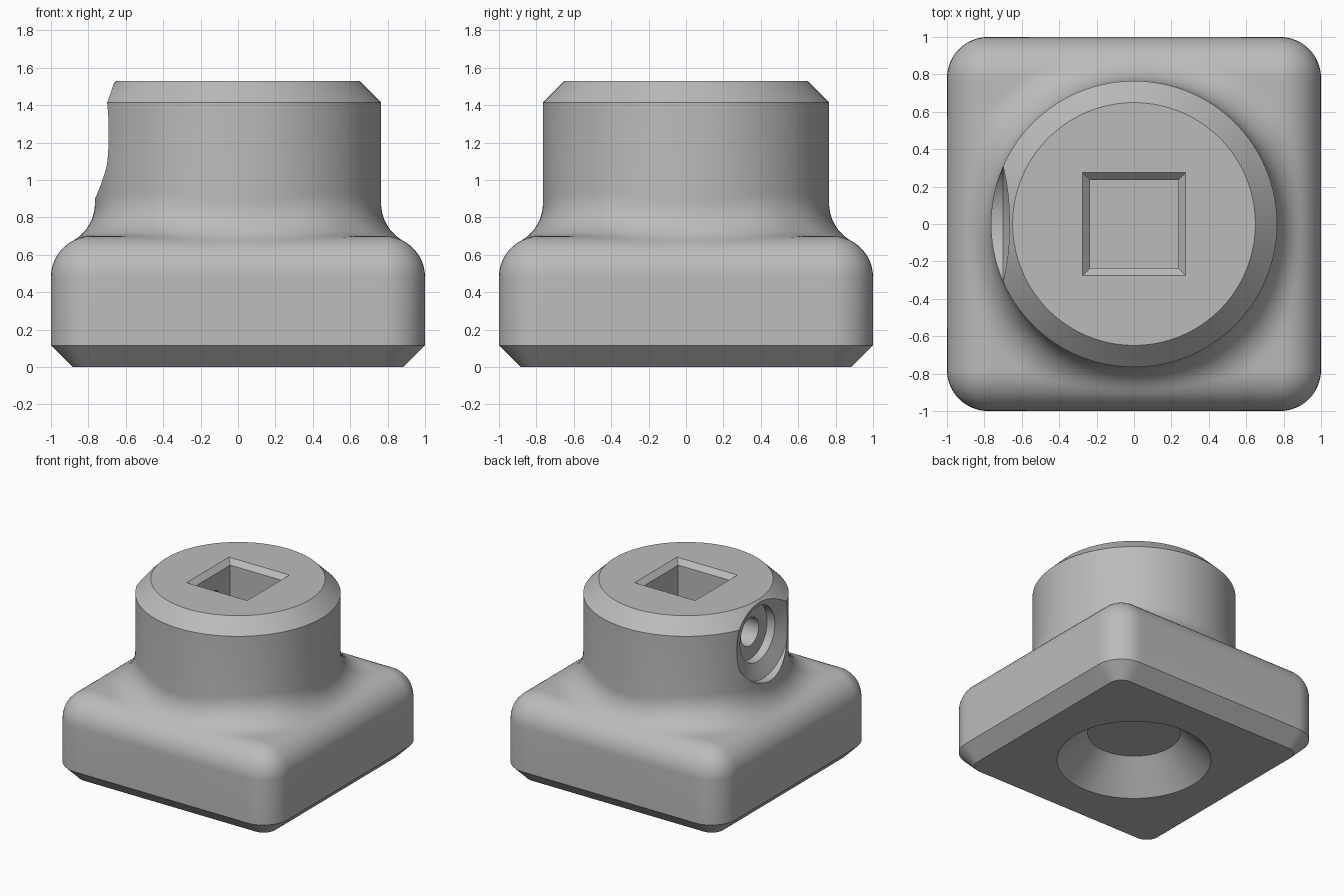
import bpy, bmesh
from math import sin, cos, asin, acos, sqrt, pi, radians
from mathutils import Vector

cube = bpy.data.objects.get("Cube")
if cube:
    bpy.data.objects.remove(cube, do_unlink=True)

CORE, ROUND, CORE_Z = 0.78, 0.22, 0.48    # rounded base: core half width, rounding, wall top
NECK, FILLET = 0.765, 0.23                # neck radius, blend radius
TOP, CHAMFER = 1.53, 0.116
PIN_Z = 1.25

grey = bpy.data.materials.new("plain_grey")
grey.use_nodes = True
grey.diffuse_color = (0.5, 0.5, 0.5, 1)
grey.node_tree.nodes["Principled BSDF"].inputs["Base Color"].default_value = grey.diffuse_color


def loft(name, rings):
    """Skin closed rings of points and cap both ends."""
    bm = bmesh.new()
    loops = [[bm.verts.new(p) for p in ring] for ring in rings]
    for low, high in zip(loops, loops[1:]):
        for i in range(len(low)):
            j = (i + 1) % len(low)
            bm.faces.new((low[i], low[j], high[j], high[i]))
    bm.faces.new(loops[0][::-1])
    bm.faces.new(loops[-1])
    bmesh.ops.remove_doubles(bm, verts=bm.verts, dist=1e-5)
    bmesh.ops.recalc_face_normals(bm, faces=bm.faces)
    mesh = bpy.data.meshes.new(name)
    bm.to_mesh(mesh)
    bm.free()
    mesh.materials.append(grey)
    ob = bpy.data.objects.new(name, mesh)
    bpy.context.collection.objects.link(ob)
    return ob


# One vertical column of the body, for a direction within the first eighth turn
reach = NECK + FILLET
flat_start = acos(CORE / reach)


def column(a):
    ray = Vector((cos(a), sin(a), 0))
    ball = ray * reach
    e = max(ball.x - CORE, 0)
    if a < flat_start:
        core, turn = Vector((CORE, ball.y, 0)), 0
    else:
        t = (a - flat_start) / (pi / 4 - flat_start)
        y0 = reach * sin(flat_start)
        core = Vector((CORE, y0 + (CORE - y0) * min(2 * t, 1), 0))
        turn = max(2 * t - 1, 0) * pi / 4
    out = Vector((cos(turn), sin(turn), 0))
    ball.z = CORE_Z + sqrt((ROUND + FILLET) ** 2 - e * e)
    tilt = asin(min((ball.z - CORE_Z) / (ROUND + FILLET), 1))
    up = Vector((0, 0, 1))

    # underside recess, bottom chamfer, wall
    pts = [ray * 0.35 + up * 0.235, ray * 0.58, core + out * (ROUND - CHAMFER),
           core + out * ROUND + up * CHAMFER]
    # rounded shoulder
    for i in range(11):
        f = tilt * i / 10
        pts.append(core + up * CORE_Z + (out * cos(f) + up * sin(f)) * ROUND)
    # rolling blend up to the neck
    if e > 1e-6:
        start = (pts[-1] - ball).normalized()
    else:
        start = -up
    for i in range(11):
        pts.append(ball + start.slerp(-ray, i / 10) * FILLET)
    # neck and top chamfer
    pts += [ray * NECK + up * (TOP - CHAMFER), ray * (NECK - CHAMFER) + up * TOP]
    return pts


# Mirror the eighth into a quarter, then turn it four times
angles = [flat_start * i / 16 for i in range(16)]
angles += [flat_start + (pi / 4 - flat_start) * i / 12 for i in range(13)]
eighth = [column(a) for a in angles]
quarter = eighth + [[Vector((p.y, p.x, p.z)) for p in col] for col in eighth[-2:0:-1]]
columns = []
for k in range(4):
    for col in quarter:
        turned = []
        for p in col:
            x, y = [(p.x, p.y), (-p.y, p.x), (-p.x, -p.y), (p.y, -p.x)][k]
            turned.append((x, y, p.z))
        columns.append(turned)
body = loft("socket_body", list(zip(*columns)))

# Square drive pocket with a chamfered mouth
corners = [(1, 1), (-1, 1), (-1, -1), (1, -1)]
pocket = loft("pocket_cutter", [[(x * h, y * h, z) for x, y in corners]
              for h, z in [(0.235, 0.85), (0.235, TOP - 0.04), (0.295, TOP + 0.02)]])

# Stepped cross hole with a wide dished mouth on one side
steps = [(-0.15, 0.115), (-0.58, 0.115), (-0.58, 0.225), (-0.65, 0.225), (-0.7, 0.35), (-1.2, 0.36)]
turns = [2 * pi * i / 96 for i in range(96)]
pin = loft("cross_hole_cutter",
           [[(x, r * cos(t), PIN_Z + r * sin(t)) for t in turns] for x, r in steps])

bpy.context.view_layer.objects.active = body
for cutter in (pocket, pin):
    mod = body.modifiers.new("cut", "BOOLEAN")
    mod.operation = "DIFFERENCE"
    mod.solver = "EXACT"
    mod.object = cutter
    cutter.hide_render = True
    bpy.ops.object.modifier_apply(modifier=mod.name)
    bpy.data.objects.remove(cutter, do_unlink=True)

bpy.ops.object.select_all(action="DESELECT")
body.select_set(True)
bpy.ops.object.shade_smooth_by_angle(angle=radians(30))
